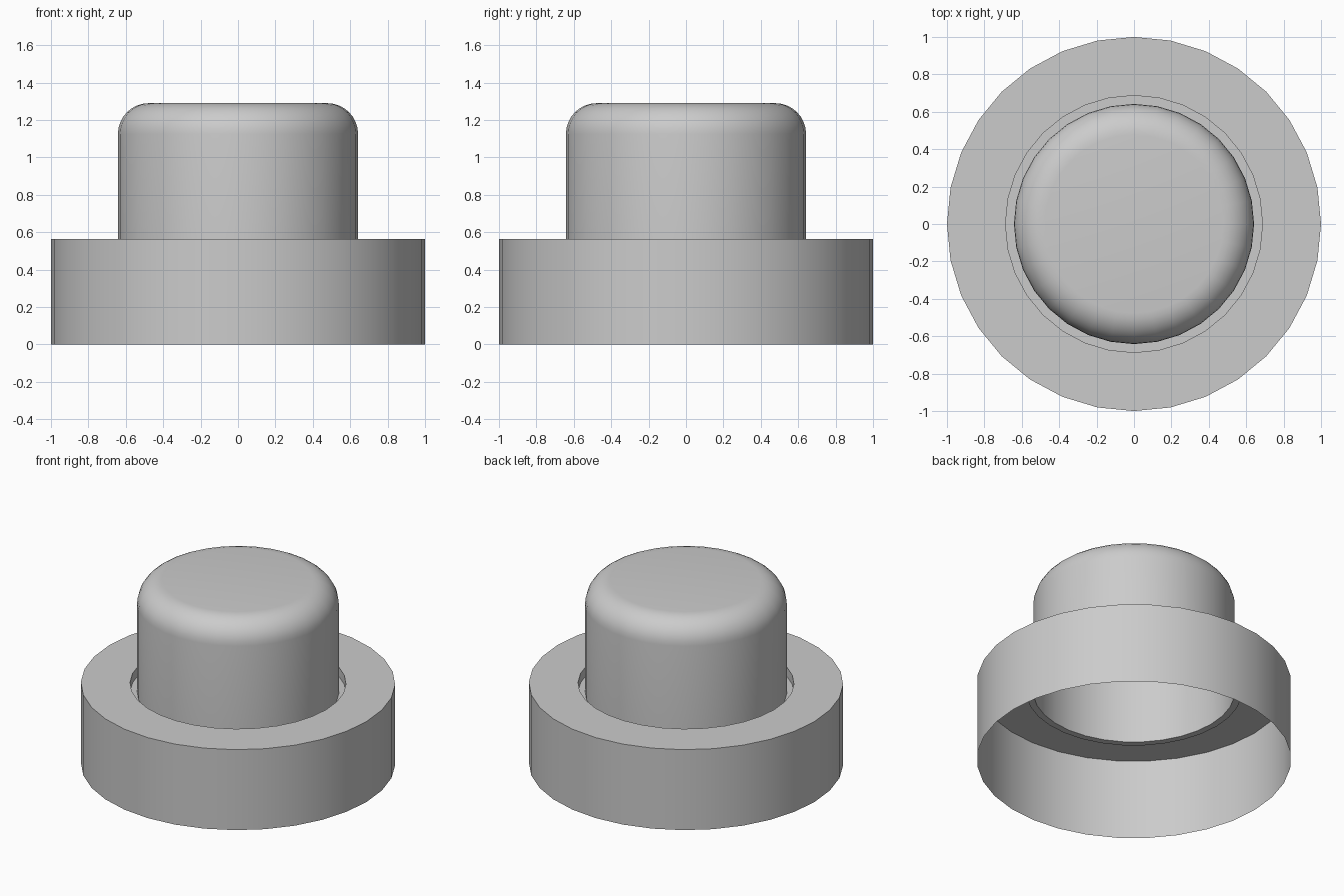
import bpy, bmesh, math

if "Cube" in bpy.data.objects:
    bpy.data.objects.remove(bpy.data.objects["Cube"])

SIDES = 32


def lathe(name, profile):
    """Revolve an (r, z) profile into a thin shell; a final r of 0 closes it with a flat cap."""
    bm = bmesh.new()
    rings = []
    for r, z in profile:
        rings.append([bm.verts.new((r * math.cos(2 * math.pi * i / SIDES),
                                    r * math.sin(2 * math.pi * i / SIDES), z))
                      for i in range(SIDES)])
    for a, b in zip(rings, rings[1:]):
        for i in range(SIDES):
            j = (i + 1) % SIDES
            bm.faces.new((a[i], a[j], b[j], b[i]))
    bm.faces.new(rings[-1])
    mesh = bpy.data.meshes.new(name)
    bm.to_mesh(mesh)
    bm.free()
    obj = bpy.data.objects.new(name, mesh)
    bpy.context.collection.objects.link(obj)
    bpy.ops.object.select_all(action='DESELECT')
    bpy.context.view_layer.objects.active = obj
    obj.select_set(True)
    bpy.ops.object.shade_smooth_by_angle(angle=math.radians(30))
    return obj


# Open-bottomed base collar, shallow groove, then the raised button wall
profile = [(1.0, 0.0), (1.0, 0.565), (0.687, 0.565), (0.687, 0.50), (0.642, 0.50)]

# Rounded shoulder of the button, ending at the flat top
fillet, top, radius, steps = 0.165, 1.29, 0.642, 8
for k in range(steps + 1):
    t = math.pi / 2 * k / steps
    profile.append((radius - fillet + fillet * math.cos(t),
                    top - fillet + fillet * math.sin(t)))

lathe("push_button", profile)
